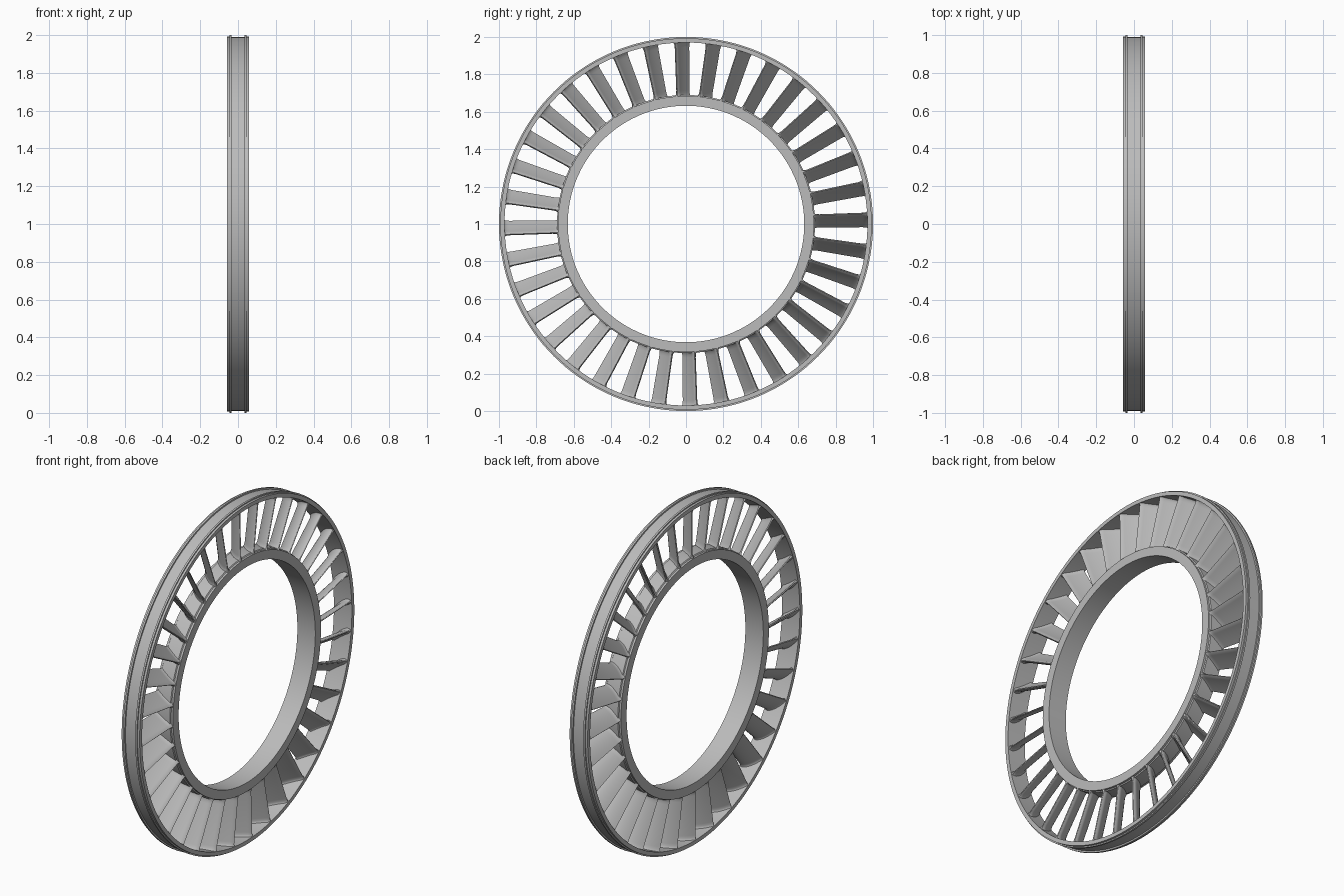
import bpy
import bmesh
from math import cos, sin, pi, hypot

cube = bpy.data.objects.get("Cube")
if cube:
    bpy.data.objects.remove(cube, do_unlink=True)

SEGMENTS = 144
VANES = 36
CENTRE_Z = 1.0

metal = bpy.data.materials.new("light grey metal")
metal.use_nodes = True
grey = (0.5, 0.5, 0.5, 1)
metal.diffuse_color = grey
metal.node_tree.nodes["Principled BSDF"].inputs["Base Color"].default_value = grey


def polar(x, r, a):
    """Point at radius r and angle a around the x axis."""
    return (x, r * cos(a), CENTRE_Z + r * sin(a))


def skin(bm, loops, closed):
    """Bridge matching vertex loops; cap both ends unless they form a ring."""
    n = len(loops[0])
    for i in range(len(loops) if closed else len(loops) - 1):
        a, b = loops[i], loops[(i + 1) % len(loops)]
        for j in range(n):
            k = (j + 1) % n
            bm.faces.new((a[j], a[k], b[k], b[j]))
    if not closed:
        bm.faces.new(loops[0][::-1])
        bm.faces.new(loops[-1])


def finish(bm, name):
    bmesh.ops.recalc_face_normals(bm, faces=bm.faces)
    mesh = bpy.data.meshes.new(name)
    bm.to_mesh(mesh)
    bm.free()
    mesh.materials.append(metal)
    ob = bpy.data.objects.new(name, mesh)
    bpy.context.collection.objects.link(ob)
    bpy.ops.object.select_all(action="DESELECT")
    ob.select_set(True)
    bpy.context.view_layer.objects.active = ob
    bpy.ops.object.shade_smooth_by_angle(angle=pi / 6)


def ring(name, profile):
    """Revolve a closed (x, radius) profile around the x axis."""
    bm = bmesh.new()
    loops = [[bm.verts.new(polar(x, r, 2 * pi * i / SEGMENTS)) for x, r in profile]
             for i in range(SEGMENTS)]
    skin(bm, loops, True)
    finish(bm, name)


# Outer shroud: flat rims, two raised lips and a shallow channel between them
half = [(0.058, 0.97), (0.058, 0.993), (0.045, 0.993), (0.045, 1.0),
        (0.034, 1.0), (0.034, 0.991)]
ring("outer_shroud", half + [(-x, r) for x, r in reversed(half)])

# Inner hub: plain bore and a slightly crowned seat for the vanes
half = [(0.058, 0.632), (0.058, 0.684), (0.046, 0.684), (0.042, 0.69)]
ring("inner_hub", half + [(-x, r) for x, r in reversed(half)])


def vane_section(flare, twist):
    """Cambered aerofoil as (x, tangential) points, round nose towards +x."""
    steps = 10
    upper, lower = [], []
    for i in range(steps + 1):
        s = i / steps
        x = 0.05 - 0.1 * s
        t = twist * (0.033 - 0.066 * s ** 1.5)
        dx, dt = -0.1, -0.099 * twist * s ** 0.5
        size = hypot(dx, dt)
        thick = 0.003 + 0.018 * s ** 0.5 * (1 - s) + flare
        nx, nt = -dt / size * thick, dx / size * thick
        upper.append((x + nx, t + nt))
        lower.append((x - nx, t - nt))
    nose = [(0.053 + flare * 0.5, twist * 0.033)]
    return nose + upper + lower[::-1]


# Guide vanes: lofted between hub and shroud with small root and tip fillets
stations = [(0.682, 0.01), (0.692, 0.004), (0.702, 0.001), (0.715, 0),
            (0.945, 0), (0.958, 0.001), (0.967, 0.004), (0.974, 0.01)]
bm = bmesh.new()
for v in range(VANES):
    angle = 2 * pi * v / VANES + 0.021
    loops = []
    for r, flare in stations:
        section = vane_section(flare, 0.93 + 0.5 * (r - 0.68))
        loops.append([bm.verts.new(polar(max(-0.057, min(0.057, x)), r, angle + t / r))
                      for x, t in section])
    skin(bm, loops, False)
finish(bm, "guide_vanes")
